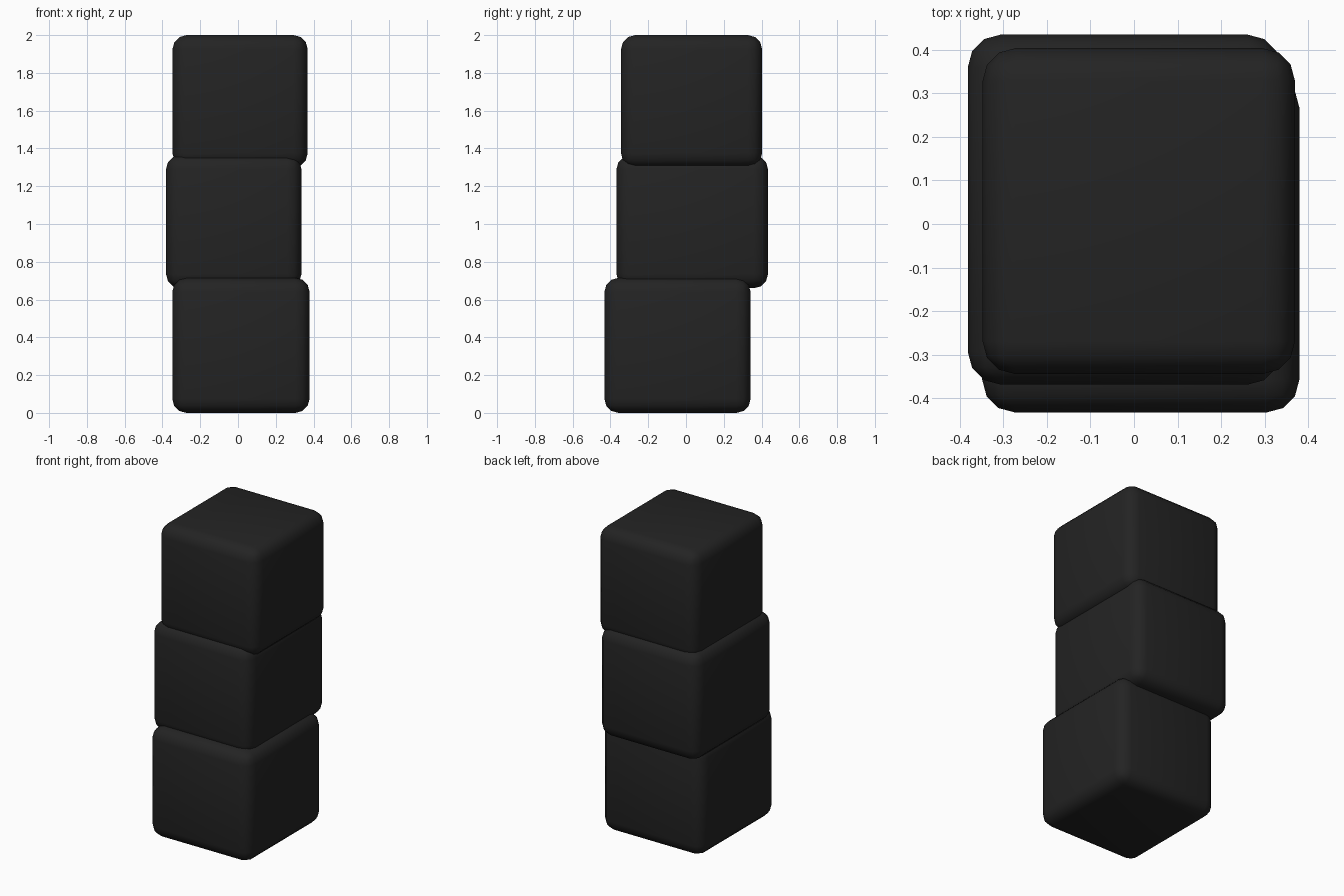
import bpy
from mathutils import Vector

if "Cube" in bpy.data.objects:
    bpy.data.objects.remove(bpy.data.objects["Cube"])

black = bpy.data.materials.new("soft black")
black.diffuse_color = (0.017, 0.017, 0.017, 1)
black.use_nodes = True
black.node_tree.nodes["Principled BSDF"].inputs["Base Color"].default_value = black.diffuse_color


def rounded_block(name, lo, hi):
    """Box between two corners with rounded edges and smooth shading."""
    lo, hi = Vector(lo), Vector(hi)
    bpy.ops.mesh.primitive_cube_add(size=1, location=(lo + hi) / 2)
    ob = bpy.context.object
    ob.name = name
    ob.scale = hi - lo
    bpy.ops.object.transform_apply(location=False, rotation=False, scale=True)
    ob.data.materials.append(black)
    bevel = ob.modifiers.new("rounding", 'BEVEL')
    bevel.width = 0.075
    bevel.segments = 3
    bpy.ops.object.modifier_apply(modifier=bevel.name)
    bpy.ops.object.shade_smooth()
    return ob


# Three stacked, slightly offset blocks that overlap a little
rounded_block("bottom_block", (-0.348, -0.432, 0.0), (0.379, 0.342, 0.715))
rounded_block("middle_block", (-0.381, -0.368, 0.66), (0.336, 0.434, 1.365))
rounded_block("top_block", (-0.347, -0.344, 1.30), (0.369, 0.403, 2.0))
